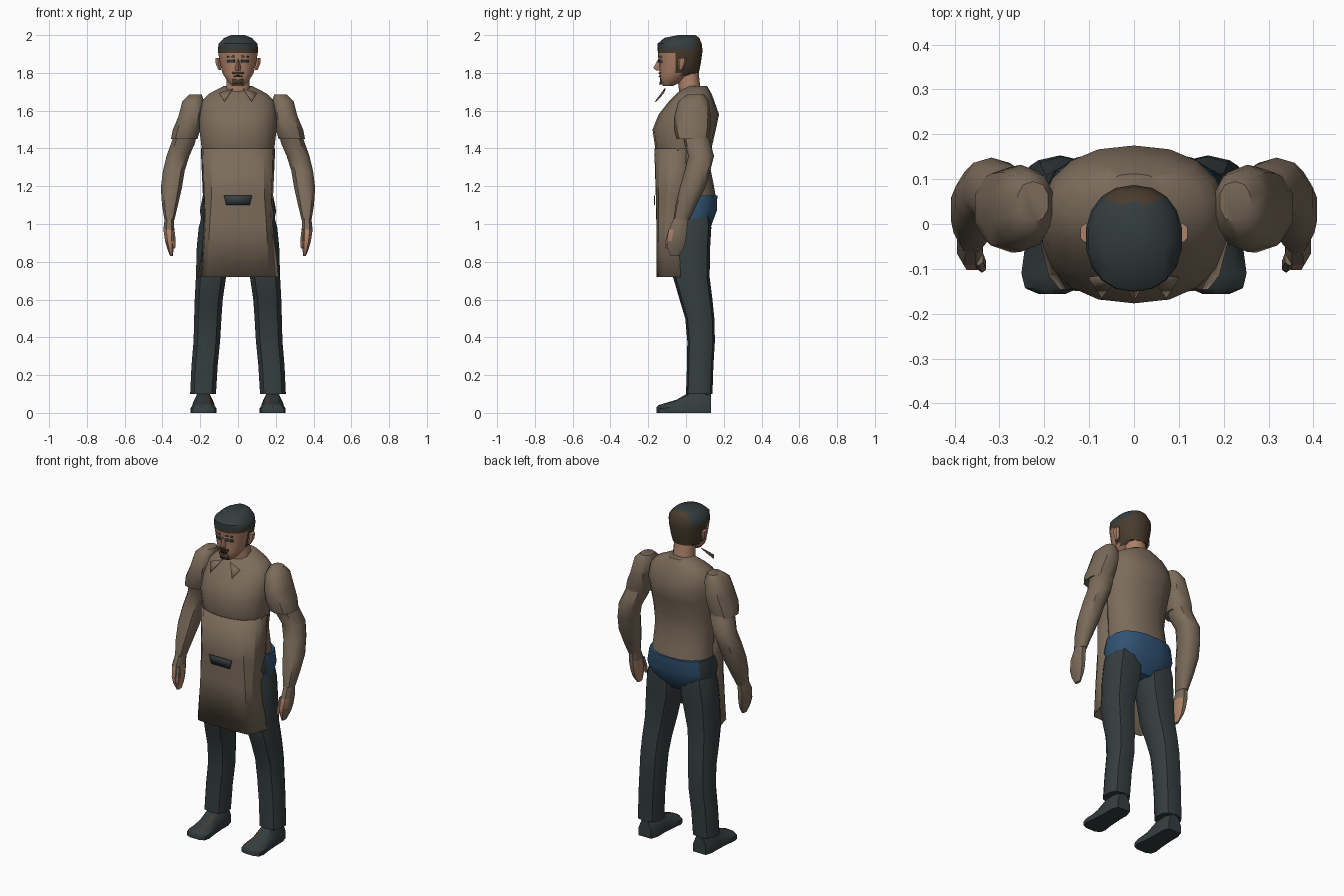
import bpy, bmesh, math
from mathutils import Vector


def material(name, *rgb):
    m = bpy.data.materials.new(name)
    m.diffuse_color = (*rgb, 1)
    return m


TAN = material("tan_cloth", 0.20, 0.15, 0.105)
DARK = material("dark_slate", 0.035, 0.047, 0.05)
BLUE = material("denim_blue", 0.03, 0.085, 0.17)
SKIN = material("skin", 0.42, 0.22, 0.14)
HAIR = material("hair_brown", 0.065, 0.045, 0.027)
BLACK = material("dark_brown", 0.02, 0.014, 0.01)


def finish(name, bm, mats, rule=None, angle=42, thick=0):
    """Turn a bmesh into an object; rule(centre, normal) picks a material slot."""
    bmesh.ops.recalc_face_normals(bm, faces=bm.faces)
    bm.normal_update()
    for f in bm.faces:
        if rule:
            f.material_index = rule(f.calc_center_median(), f.normal)
    me = bpy.data.meshes.new(name)
    bm.to_mesh(me)
    bm.free()
    for m in mats:
        me.materials.append(m)
    me.shade_smooth()
    me.set_sharp_from_angle(angle=math.radians(angle))
    ob = bpy.data.objects.new(name, me)
    bpy.context.collection.objects.link(ob)
    if thick:
        mod = ob.modifiers.new("thickness", 'SOLIDIFY')
        mod.thickness = thick
    return ob


def loft(name, rings, mats, rule=None, closed=True, angle=42, thick=0):
    """Join rows of points with quads; closed rows become capped tubes."""
    bm = bmesh.new()
    rows = [[bm.verts.new(p) for p in r] for r in rings]
    n = len(rows[0])
    for a, b in zip(rows, rows[1:]):
        for i in range(n if closed else n - 1):
            j = (i + 1) % n
            bm.faces.new((a[i], a[j], b[j], b[i]))
    if closed:
        bm.faces.new(rows[0])
        bm.faces.new(rows[-1])
    return finish(name, bm, mats, rule, angle, thick)


def oval(x, y, z, rx, ry, n=12, p=2.2):
    """Horizontal rounded ring with its first face centred on the front."""
    pts = []
    for i in range(n):
        t = 2 * math.pi * (i + 0.5) / n
        c, s = math.cos(t), math.sin(t)
        pts.append((x + rx * math.copysign(abs(c) ** (2 / p), c),
                    y + ry * math.copysign(abs(s) ** (2 / p), s), z))
    return pts


def body(rows, n=16, p=2.2):
    """Centred rings from (z, half width, front y, back y)."""
    return [oval(0, (f + b) / 2, z, rx, (b - f) / 2, n, p) for z, rx, f, b in rows]


def limb(rows, s, n=10, p=2.3):
    """Side rings from (z, x, half width, y, half depth)."""
    return [oval(s * x, y, z, rx, ry, n, p) for z, x, rx, y, ry in rows]


def poly(name, pts, mat, thick=0.006):
    bm = bmesh.new()
    bm.faces.new([bm.verts.new(p) for p in pts])
    return finish(name, bm, [mat], thick=thick)


# torso
loft("shirt_torso", body([
    (1.12, .187, -.11, .162), (1.2, .18, -.12, .148), (1.3, .182, -.14, .128),
    (1.4, .195, -.163, .135), (1.5, .207, -.177, .158), (1.58, .207, -.145, .175),
    (1.65, .195, -.09, .15), (1.69, .155, -.05, .135), (1.73, .078, 0, .112)],
    18, 2.25), [TAN])

# hips: one flank matches the trousers
loft("hips", body([
    (.94, .08, -.06, .10), (.99, .19, -.08, .135), (1.07, .205, -.10, .165),
    (1.15, .189, -.105, .168)], 16, 2.6), [BLUE, DARK],
    lambda c, n: int(n.x < -.7 or c.y < -.02))

# apron wrapping the front, left open at the back
half_rows = [
    (1.40, [(.197, 0), (.185, -.09), (.135, -.14), (.06, -.163), (0, -.168)]),
    (1.15, [(.186, 0), (.178, -.10), (.14, -.145), (.06, -.158), (0, -.160)]),
    (1.00, [(.188, 0), (.172, -.11), (.15, -.146), (.06, -.156), (0, -.157)]),
    (.72, [(.22, 0), (.19, -.115), (.165, -.146), (.06, -.155), (0, -.155)])]
loft("apron", [[(-x, y, z) for x, y in h] + [(x, y, z) for x, y in h[-2::-1]]
               for z, h in half_rows], [TAN], closed=False, angle=20, thick=.006)
poly("apron_pocket", [(-.075, -.163, 1.15), (.075, -.163, 1.15),
                      (.062, -.164, 1.10), (-.062, -.164, 1.10)], DARK)

for side, s in (("right", 1), ("left", -1)):
    # trousers
    loft(side + "_trouser_leg", limb([
        (1.04, .11, .085, .03, .10), (.98, .112, .1, .034, .10), (.88, .122, .1, .03, .098),
        (.72, .143, .083, .028, .097), (.6, .155, .077, .053, .087),
        (.5, .160, .075, .073, .077), (.38, .165, .073, .08, .073),
        (.25, .177, .072, .075, .07), (.1, .185, .071, .07, .07)], s, 10, 2.6), [DARK])

    # shoe lofted from heel to toe, with a narrow stripe
    shoe = []
    for y, w, h in ((.132, .042, .10), (.09, .055, .11), (.02, .055, .11),
                    (-.05, .06, .07), (-.11, .068, .052), (-.143, .06, .042), (-.156, .03, .03)):
        shoe.append([(s * (.183 + w * u), y, h * v) for u, v in (
            (-1, 0), (1, 0), (1, .5), (.6, .92), (0, 1), (-.35, 1), (-.6, .92), (-1, .5))])
    loft(side + "_shoe", shoe, [DARK, HAIR],
         lambda c, n, s=s: int(-.042 < s * c.x - .183 < -.018 and -.13 < c.y < .02 and n.z > .3))

    # short sleeve, then bare forearm in the same tone
    loft(side + "_sleeve", limb([
        (1.685, .225, .035, .05, .045), (1.65, .237, .06, .04, .08),
        (1.57, .252, .066, .035, .097), (1.5, .272, .076, .032, .096),
        (1.45, .285, .073, .035, .085)], s), [TAN])
    loft(side + "_arm", limb([
        (1.5, .272, .06, .045, .065), (1.43, .29, .066, .06, .07), (1.36, .318, .063, .08, .068),
        (1.28, .34, .06, .06, .068), (1.19, .353, .058, .033, .067),
        (1.1, .36, .044, .0, .056), (1.02, .363, .027, -.025, .042)], s), [TAN])

    # hand with skin-coloured inner front, plus thumb
    loft(side + "_hand", limb([
        (1.03, .364, .026, -.026, .04), (.97, .366, .031, -.043, .052),
        (.91, .362, .026, -.052, .054), (.87, .358, .018, -.055, .045),
        (.83, .352, .008, -.06, .022)], s, 8), [TAN, SKIN],
        lambda c, n, s=s: int(c.z < .95 and (n.y < -.4 or s * n.x < -.8)))
    loft(side + "_thumb", limb([
        (.97, .347, .012, -.075, .018), (.91, .34, .012, -.092, .016),
        (.87, .338, .006, -.10, .008)], s, 6), [TAN, SKIN], lambda c, n: int(c.z < .94))

    # collar point standing off the chest
    poly(side + "_collar", [(s * .025, -.108, 1.715), (s * .10, -.118, 1.69),
                            (s * .072, -.16, 1.645)], TAN)

    # ear, eye, brow
    loft(side + "_ear", limb([
        (1.815, .096, .008, -.03, .012), (1.85, .106, .014, -.022, .022),
        (1.88, .108, .013, -.02, .022)], s, 6), [SKIN])
    for part, z, h, mat in (("eye", 1.862, .008, DARK), ("brow", 1.886, .005, HAIR)):
        poly(side + "_" + part, [
            (s * .02, -.148, z - h), (s * .058, -.129, z - h),
            (s * .058, -.130, z + h * .6), (s * .02, -.149, z + h)], mat, .008)

# neck
loft("neck", body([(1.66, .075, -.03, .09), (1.73, .064, -.04, .075),
                   (1.82, .06, -.05, .065)], 10), [SKIN])


# head: skin face, brown hair, dark crown
def head_colour(c, n):
    if c.z > 1.935:
        return 2 if c.y < .05 else 1
    if c.z > 1.912 or (c.y > -.035 and c.z > 1.79):
        return 1
    return 0


loft("head", body([
    (1.73, .03, -.12, -.07), (1.755, .056, -.137, -.02), (1.785, .075, -.14, .03),
    (1.80, .084, -.14, .068), (1.85, .096, -.143, .078), (1.905, .106, -.148, .086),
    (1.925, .108, -.151, .087), (1.955, .104, -.15, .083), (1.985, .075, -.115, .07),
    (2.0, .036, -.04, .05)], 18, 2.2), [SKIN, HAIR, DARK], head_colour)

# nose
loft("nose", [[(-w, -.135, z), (w, -.135, z), (0, tip, z)] for z, w, tip in (
    (1.875, .008, -.146), (1.825, .018, -.174), (1.812, .014, -.155))], [SKIN])

# moustache, mouth and chin beard
for name, w, z0, z1, y, mat in (("moustache", .032, 1.793, 1.803, -.146, HAIR),
                                ("mouth", .024, 1.777, 1.786, -.146, BLACK),
                                ("chin_beard", .028, 1.738, 1.768, -.142, HAIR)):
    poly(name, [(-w, y + .008, z0), (0, y, z0), (w, y + .008, z0),
                (w, y + .006, z1), (0, y - .002, z1), (-w, y + .006, z1)], mat, .008)
